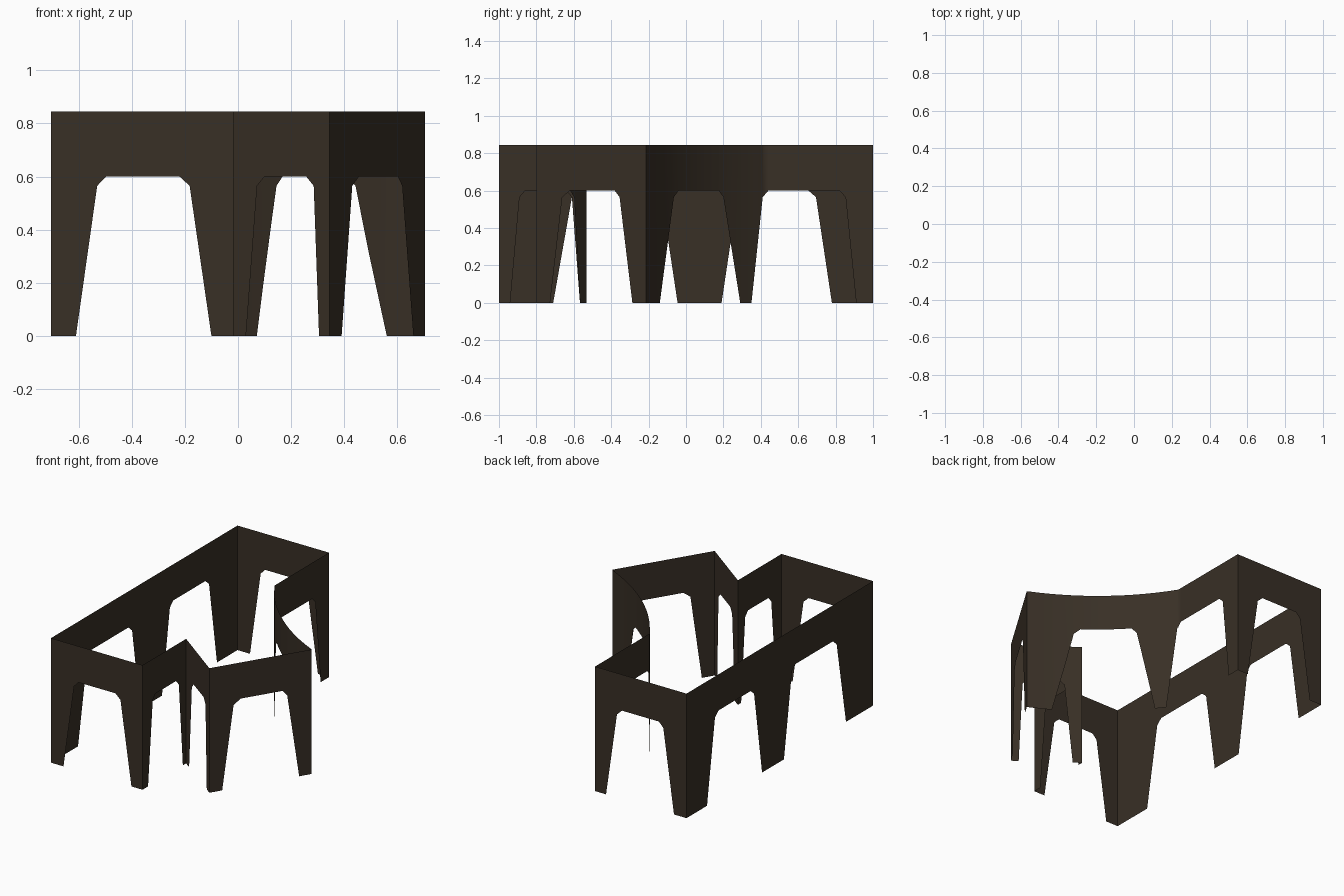
import bpy, math

if "Cube" in bpy.data.objects:
    bpy.data.objects.remove(bpy.data.objects["Cube"])

H = 0.845                      # wall height
TOP, SHOULDER = 0.60, 0.565    # opening top and chamfer start
X0, X1, XM = -0.704, 0.704, -0.017

mat = bpy.data.materials.new("dark brown")
mat.diffuse_color = (0.040, 0.029, 0.019, 1)
mat.use_nodes = True
mat.node_tree.nodes["Principled BSDF"].inputs["Base Color"].default_value = mat.diffuse_color


def opening(a, b, c, d, e, f):
    """Bottom edge of a trapezoid opening: foot, shoulder, top, top, shoulder, foot."""
    return [(a, 0), (b, SHOULDER), (c, TOP), (d, TOP), (e, SHOULDER), (f, 0)]


def lerp(u, u0, u1, v0, v1):
    return v0 + (v1 - v0) * (u - u0) / (u1 - u0)


def bottom(profile, u):
    for (u0, z0), (u1, z1) in zip(profile, profile[1:]):
        if u0 <= u <= u1:
            return lerp(u, u0, u1, z0, z1)
    return 0.0


def wall(name, place, start, end, openings, extra=(), flip=False):
    """Thin sheet wall; place(u) gives plan position, openings notch the lower edge."""
    profile = [(start, 0)] + [p for o in openings for p in o] + [(end, 0)]
    us = sorted({round(u, 5) for u, _ in profile} | {round(u, 5) for u in extra})
    if flip:
        us.reverse()
    verts = []
    for u in us:
        x, y = place(u)
        verts += [(x, y, bottom(profile, u)), (x, y, H)]
    faces = [(2*i, 2*i + 2, 2*i + 3, 2*i + 1) for i in range(len(us) - 1)]
    me = bpy.data.meshes.new(name)
    me.from_pydata(verts, [], faces)
    me.materials.append(mat)
    ob = bpy.data.objects.new(name, me)
    bpy.context.collection.objects.link(ob)
    return ob


# Straight outer walls
end_opening = opening(-0.61, -0.53, -0.497, -0.22, -0.182, -0.10)
wall("front_wall", lambda x: (x, -1), X0, XM, [end_opening])
wall("back_wall", lambda x: (x, 1), X0, XM, [end_opening], flip=True)
wall("left_wall", lambda y: (X0, y), -1, 1,
     [opening(-0.71, -0.61, -0.57, -0.17, -0.13, -0.045),
      opening(0.19, 0.275, 0.31, 0.655, 0.695, 0.78)], flip=True)

# Short return wall and the two slanted walls
wall("return_wall", lambda y: (XM, y), -1, -0.532,
     [opening(-0.94, -0.89, -0.86, -0.64, -0.61, -0.567)])
wall("slanted_front_wall", lambda x: (x, lerp(x, XM, 0.345, -0.532, -0.80)),
     XM, 0.345, [opening(0.03, 0.072, 0.10, 0.257, 0.285, 0.305)])
wall("slanted_right_wall", lambda x: (x, lerp(x, 0.345, X1, -0.80, -0.215)),
     0.345, X1, [opening(0.39, 0.43, 0.455, 0.602, 0.618, 0.66)])

# Curved wall running smoothly into the straight right wall
CX, CY, R = 1.398, 1.307, 1.672
Y0, Y1 = -0.215, 0.415


def curved(y):
    if y >= Y1:
        return (XM, y)
    return (min(X1, CX - math.sqrt(R * R - (y - CY) ** 2)), y)


ob = wall("curved_right_wall", curved, Y0, 1,
          [opening(-0.14, -0.065, -0.04, 0.175, 0.20, 0.29),
           opening(0.35, 0.41, 0.44, 0.82, 0.853, 0.91)],
          extra=[Y0 + (Y1 - Y0) * i / 16 for i in range(17)])
bpy.context.view_layer.objects.active = ob
ob.select_set(True)
bpy.ops.object.shade_smooth_by_angle(angle=math.radians(40))
